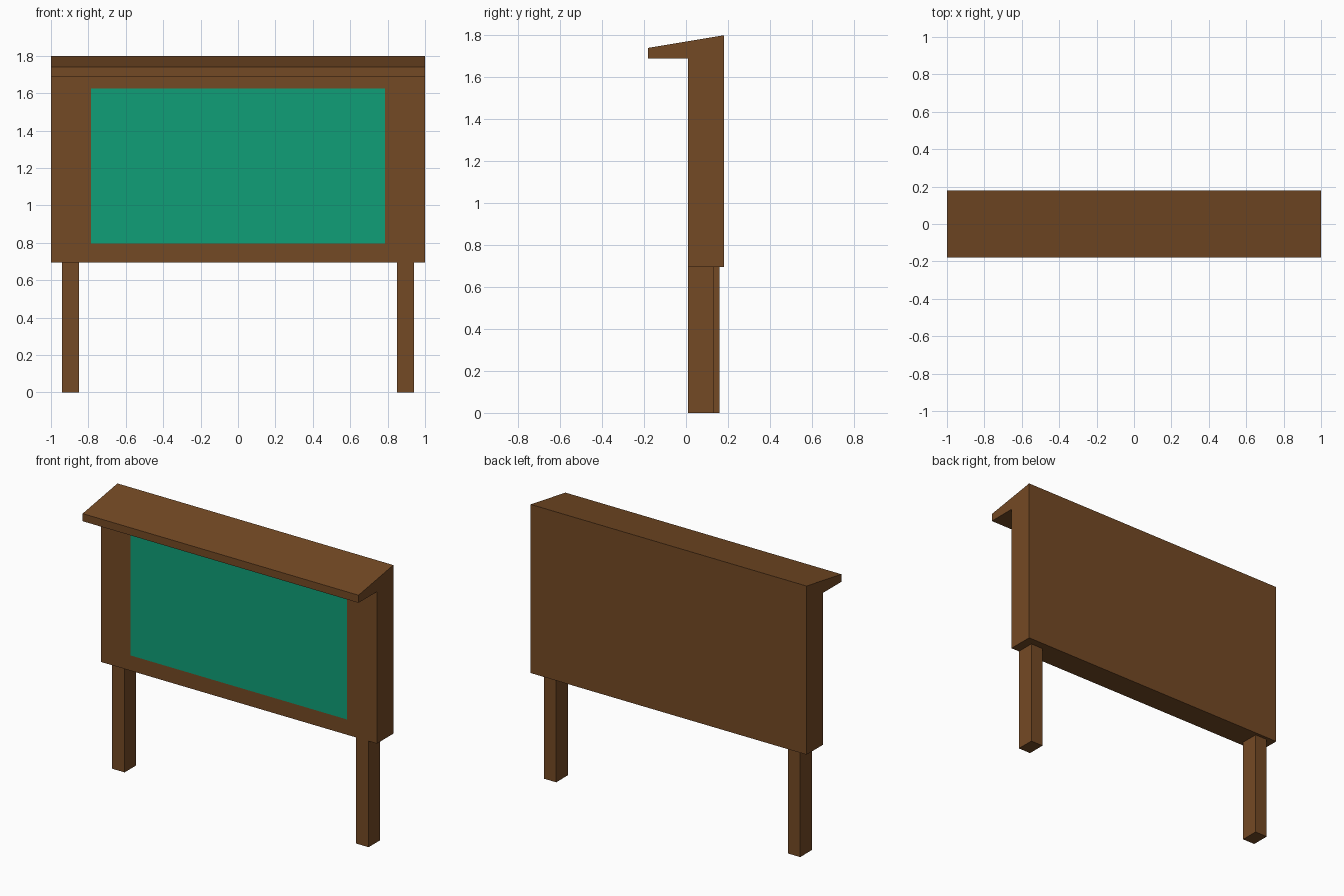
import bpy
import bmesh
from math import copysign
from mathutils import Vector

cube = bpy.data.objects.get("Cube")
if cube:
    bpy.data.objects.remove(cube, do_unlink=True)


def make_material(name, rgb):
    mat = bpy.data.materials.new(name)
    mat.use_nodes = True
    color = (*rgb, 1.0)
    mat.diffuse_color = color
    mat.node_tree.nodes["Principled BSDF"].inputs["Base Color"].default_value = color
    return mat


def make_object(name, bm, materials):
    bmesh.ops.recalc_face_normals(bm, faces=bm.faces)
    mesh = bpy.data.meshes.new(name)
    bm.to_mesh(mesh)
    bm.free()
    for mat in materials:
        mesh.materials.append(mat)
    obj = bpy.data.objects.new(name, mesh)
    bpy.context.collection.objects.link(obj)
    return obj


def extrude_profile(points, x0, x1):
    """Sweep a (y, z) side profile from x0 to x1."""
    bm = bmesh.new()
    face = bm.faces.new([bm.verts.new((x0, y, z)) for y, z in points])
    result = bmesh.ops.extrude_face_region(bm, geom=[face], use_keep_orig=True)
    verts = [g for g in result["geom"] if isinstance(g, bmesh.types.BMVert)]
    bmesh.ops.translate(bm, verts=verts, vec=Vector((x1 - x0, 0, 0)))
    bmesh.ops.recalc_face_normals(bm, faces=bm.faces)
    return bm


wood = make_material("brown wood", (0.175, 0.068, 0.018))
felt = make_material("green board", (0.005, 0.345, 0.187))

# Board with its overhanging sloped roof, as one side profile
front, back = 0.01, 0.18
bottom, eave = 0.695, 1.69
profile = [(front, bottom), (back, bottom), (back, 1.8),
           (-back, 1.74), (-back, eave), (front, eave)]
bm = extrude_profile(profile, -1, 1)

# Green display area cut flush into the front face
panel = max((f for f in bm.faces if f.normal.y < -0.9), key=lambda f: f.calc_area())
bmesh.ops.inset_individual(bm, faces=[panel], thickness=0.05)
middle = (bottom + eave) / 2
for v in panel.verts:
    v.co.x = copysign(0.785, v.co.x)
    v.co.z = 1.625 if v.co.z > middle else 0.795
panel.material_index = 1
make_object("notice_board", bm, [wood, felt])

# Legs: the right one is set slightly further back
for name, x, y in (("left_leg", 0.895, 0.01), ("right_leg", -0.895, 0.04)):
    section = [(y, 0), (y + 0.12, 0), (y + 0.12, bottom), (y, bottom)]
    bm = extrude_profile(section, x - 0.045, x + 0.045)
    make_object(name, bm, [wood])
